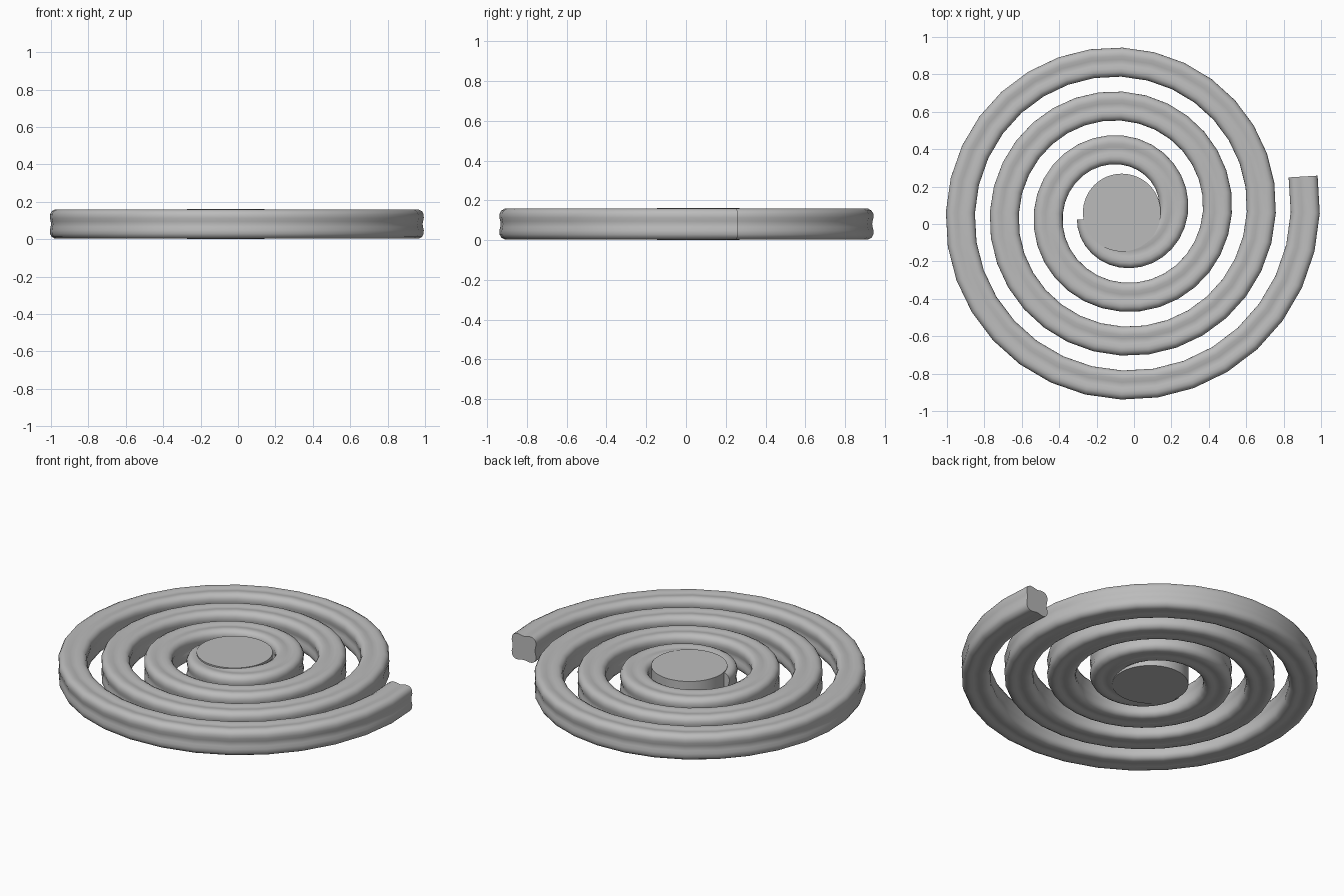
import bpy
import bmesh
from math import cos, sin, pi, radians
from mathutils import Vector

cube = bpy.data.objects.get("Cube")
if cube:
    bpy.data.objects.remove(cube, do_unlink=True)

CENTRE = Vector((-0.065, 0.061, 0.081))
PITCH = 0.235            # radial growth per turn
R_END = 0.988            # spiral radius at the outer end
ANGLE_END = radians(11.25)
STEPS_PER_TURN = 32
STEPS = 112
SIDES = 32               # points round the lobed section

grey = bpy.data.materials.new("plain grey")
grey.use_nodes = True
colour = (0.5, 0.5, 0.5, 1)
grey.diffuse_color = colour
grey.node_tree.nodes["Principled BSDF"].inputs["Base Color"].default_value = colour


def finish(bm, name):
    bmesh.ops.recalc_face_normals(bm, faces=bm.faces)
    mesh = bpy.data.meshes.new(name)
    bm.to_mesh(mesh)
    bm.free()
    mesh.materials.append(grey)
    obj = bpy.data.objects.new(name, mesh)
    bpy.context.collection.objects.link(obj)
    bpy.ops.object.select_all(action='DESELECT')
    obj.select_set(True)
    bpy.context.view_layer.objects.active = obj
    bpy.ops.object.shade_smooth_by_angle(angle=radians(40))
    return obj


def spiral_point(i):
    turn = (i - STEPS) / STEPS_PER_TURN
    angle = ANGLE_END + turn * 2 * pi
    radius = R_END + turn * PITCH
    return CENTRE + Vector((radius * cos(angle), radius * sin(angle), 0))


# Rounded square section with slightly hollow sides
section = []
for k in range(SIDES):
    a = 2 * pi * k / SIDES
    r = 0.084 * (1 - 0.15 * cos(4 * a))
    section.append((r * cos(a), r * sin(a)))

# Spiral coil, swept from the middle to the outer end
path = [spiral_point(i) for i in range(STEPS + 1)]
bm = bmesh.new()
rings = []
for i, p in enumerate(path):
    along = (path[min(i + 1, STEPS)] - path[max(i - 1, 0)]).normalized()
    out = along.cross(Vector((0, 0, 1)))
    rings.append([bm.verts.new(p + out * u + Vector((0, 0, v))) for u, v in section])
for a, b in zip(rings, rings[1:]):
    for k in range(SIDES):
        n = (k + 1) % SIDES
        bm.faces.new((a[k], a[n], b[n], b[k]))
bm.faces.new(rings[0])
bm.faces.new(rings[-1])
finish(bm, "spiral_coil")

# Solid hub disc
bm = bmesh.new()
bmesh.ops.create_cone(bm, cap_ends=True, segments=64, radius1=0.208, radius2=0.208, depth=0.162)
bmesh.ops.translate(bm, verts=bm.verts, vec=CENTRE)
finish(bm, "hub_disc")
